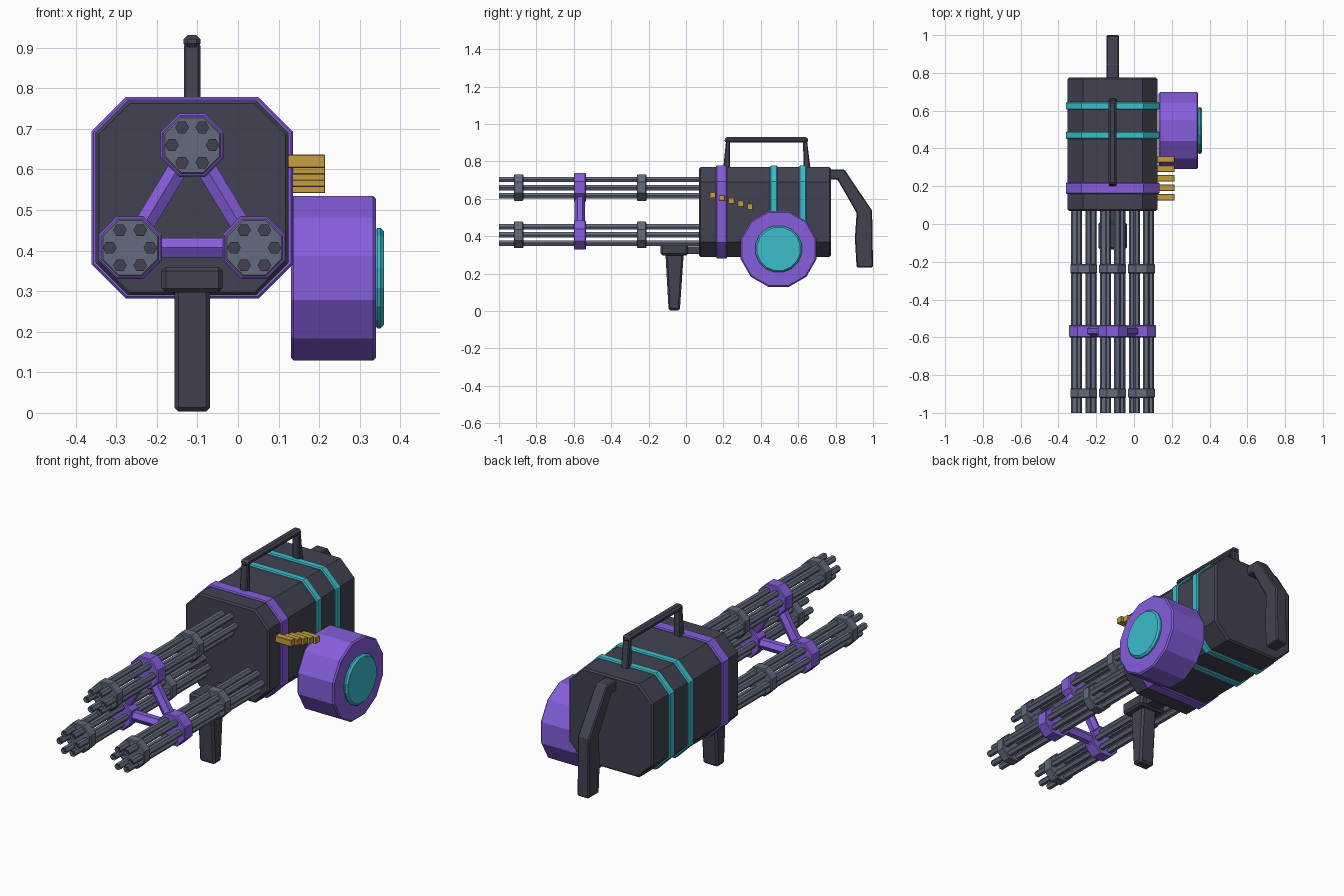
import bpy, bmesh, math
from mathutils import Vector

cube = bpy.data.objects.get("Cube")
if cube:
    bpy.data.objects.remove(cube, do_unlink=True)


def material(name, rgb):
    m = bpy.data.materials.new(name)
    m.use_nodes = True
    color = (*rgb, 1)
    m.diffuse_color = color
    m.node_tree.nodes["Principled BSDF"].inputs["Base Color"].default_value = color
    return m


dark = material("dark gunmetal", (0.055, 0.055, 0.085))
steel = material("barrel steel", (0.13, 0.145, 0.21))
purple = material("purple paint", (0.24, 0.11, 0.72))
teal = material("teal paint", (0.045, 0.51, 0.60))
gold = material("cartridge gold", (0.56, 0.34, 0.05))

CX = -0.113  # centre line of the weapon
CZ = 0.53    # centre height of the housing


def finish(name, bm, mats, bevel=0.0):
    bmesh.ops.recalc_face_normals(bm, faces=bm.faces)
    mesh = bpy.data.meshes.new(name)
    bm.to_mesh(mesh)
    bm.free()
    for m in mats:
        mesh.materials.append(m)
    ob = bpy.data.objects.new(name, mesh)
    bpy.context.collection.objects.link(ob)
    if bevel:
        mod = ob.modifiers.new("edge bevel", "BEVEL")
        mod.width = bevel
        mod.segments = 1
        mod.limit_method = "ANGLE"
        mod.angle_limit = math.radians(50)
    return ob


def add_prism(bm, profile, axis, a, b):
    """Extrude a profile along x (profile is y,z) or y (profile is x,z)."""
    def place(p, t):
        return (t, p[0], p[1]) if axis == "x" else (p[0], t, p[1])
    start = [bm.verts.new(place(p, a)) for p in profile]
    end = [bm.verts.new(place(p, b)) for p in profile]
    caps = [bm.faces.new(start), bm.faces.new(end)]
    n = len(profile)
    for i in range(n):
        j = (i + 1) % n
        bm.faces.new((start[i], start[j], end[j], end[i]))
    return caps


def prism(name, profile, axis, a, b, mat, bevel=0.0):
    bm = bmesh.new()
    add_prism(bm, profile, axis, a, b)
    return finish(name, bm, [mat], bevel)


def ngon(n, apothem, cx, cy):
    """Regular polygon with a flat side at the bottom."""
    r = apothem / math.cos(math.pi / n)
    angles = [2 * math.pi * (i + 0.5) / n - math.pi / 2 for i in range(n)]
    return [(cx + r * math.cos(t), cy + r * math.sin(t)) for t in angles]


def chamfered(half_w, half_h, cut):
    w, h, c = half_w, half_h, cut
    pts = [(-w, c - h), (c - w, -h), (w - c, -h), (w, c - h),
           (w, h - c), (w - c, h), (c - w, h), (-w, h - c)]
    return [(CX + x, CZ + z) for x, z in pts]


def strut(name, p, q, radius, sides, mat):
    """Straight bar between two points, with a vertex facing the front."""
    p, q = Vector(p), Vector(q)
    along = (q - p).normalized()
    front = Vector((0, -1, 0))
    if abs(along.y) > 0.9:
        front = Vector((0, 0, 1))
    u = (front - along * front.dot(along)).normalized()
    v = along.cross(u)
    bm = bmesh.new()
    rings = []
    for end in (p, q):
        rings.append([bm.verts.new(end + radius * (u * math.cos(t) + v * math.sin(t)))
                      for t in (2 * math.pi * i / sides for i in range(sides))])
        bm.faces.new(rings[-1])
    for i in range(sides):
        j = (i + 1) % sides
        bm.faces.new((rings[0][i], rings[0][j], rings[1][j], rings[1][i]))
    return finish(name, bm, [mat])


# Housing and its raised bands
prism("housing", chamfered(0.238, 0.24, 0.08), "y", 0.07, 0.775, dark, 0.008)
for name, y0, y1, mat in (("front_band", 0.16, 0.22, purple),
                          ("middle_band", 0.45, 0.49, teal),
                          ("rear_band", 0.605, 0.645, teal)):
    prism(name, chamfered(0.248, 0.248, 0.084), "y", y0, y1, mat, 0.005)

# Three barrel clusters, each six hexagonal barrels and three collars
clusters = {"top": (CX, 0.66), "right": (-0.266, 0.407), "left": (0.04, 0.407)}
for side, (cx, cz) in clusters.items():
    bm = bmesh.new()
    for k in range(6):
        t = k * math.pi / 3
        hexagon = ngon(6, 0.0145, cx + 0.05 * math.cos(t), cz + 0.05 * math.sin(t))
        muzzle = add_prism(bm, hexagon, "y", -1.0, 0.08)[0]
        bmesh.ops.inset_region(bm, faces=[muzzle], thickness=0.005)
        bmesh.ops.translate(bm, verts=muzzle.verts, vec=(0, 0.02, 0))
        muzzle.material_index = 1
    finish(side + "_barrels", bm, [steel, dark])
    for part, y0, y1, half, mat in (("front_collar", -0.92, -0.87, 0.071, steel),
                                    ("brace_collar", -0.60, -0.535, 0.0775, purple),
                                    ("rear_collar", -0.262, -0.212, 0.071, steel)):
        prism(side + "_" + part, ngon(8, half, cx, cz), "y", y0, y1, mat, 0.004)

# Triangular brace between the clusters
for a, b in (("top", "left"), ("top", "right"), ("left", "right")):
    pa, pb = (Vector((clusters[s][0], -0.567, clusters[s][1])) for s in (a, b))
    gap = (pb - pa).normalized() * 0.07
    strut(f"brace_{a}_{b}", pa + gap, pb - gap, 0.028, 6, purple)

# Front grip
prism("front_grip_mount", [(-0.135, 0.297), (0.01, 0.297), (0.01, 0.36), (-0.135, 0.36)],
      "x", CX - 0.075, CX + 0.075, dark, 0.01)
prism("front_grip", [(-0.093, 0.003), (-0.033, 0.003), (-0.012, 0.31), (-0.11, 0.31)],
      "x", CX - 0.044, CX + 0.044, dark, 0.01)
# Short bridge from the grip mount into the housing
prism("front_grip_bridge", [(-0.02, 0.305), (0.08, 0.305), (0.08, 0.345), (-0.02, 0.345)],
      "x", CX - 0.04, CX + 0.04, dark)

# Carrying handle
prism("carry_handle_bar", [(0.205, 0.9), (0.655, 0.9), (0.65, 0.931), (0.21, 0.931)],
      "x", CX - 0.021, CX + 0.021, dark, 0.01)
for name, y, lean in (("carry_handle_front_post", 0.217, 0.008),
                      ("carry_handle_rear_post", 0.648, -0.012)):
    prism(name, [(y - 0.018, 0.76), (y + 0.018, 0.76),
                 (y + lean + 0.011, 0.91), (y + lean - 0.011, 0.91)],
          "x", CX - 0.02, CX + 0.02, dark, 0.005)

# Rear grip
prism("rear_grip", [(0.765, 0.757), (0.847, 0.757), (0.995, 0.537), (1.0, 0.233),
                    (0.912, 0.233), (0.903, 0.39), (0.912, 0.525), (0.81, 0.703),
                    (0.765, 0.703)], "x", CX - 0.033, CX + 0.033, dark, 0.006)

# Ammunition drum with its end cap
DY, DZ = 0.495, 0.332
prism("ammo_drum", ngon(12, 0.203, DY, DZ), "x", 0.13, 0.34, purple, 0.007)
prism("drum_cap", ngon(16, 0.124, DY, DZ), "x", 0.335, 0.36, teal, 0.009)

# Cartridge feed
for k in range(5):
    y, z = 0.142 + 0.05 * k, 0.62 - 0.0155 * k
    prism(f"cartridge_{k + 1}", ngon(4, 0.0165, y, z), "x", 0.115, 0.215, gold, 0.002)
